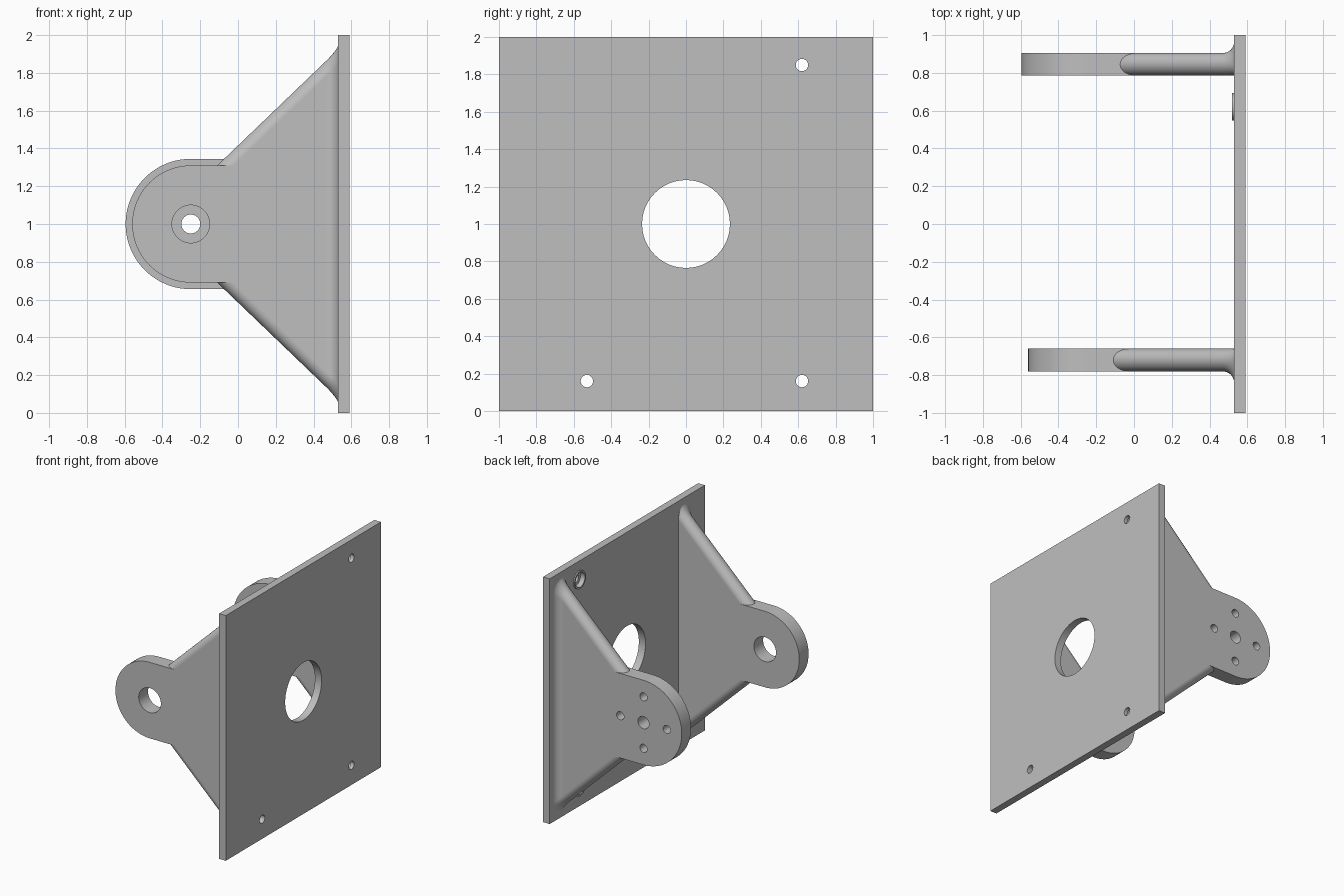
import bpy, bmesh, math
from mathutils import Matrix, Vector

if "Cube" in bpy.data.objects:
    bpy.data.objects.remove(bpy.data.objects["Cube"])

grey = bpy.data.materials.new("light_grey")
grey.use_nodes = True
grey.diffuse_color = (0.52, 0.52, 0.52, 1)
grey.node_tree.nodes["Principled BSDF"].inputs["Base Color"].default_value = grey.diffuse_color

PLATE_X, THICK, EDGE_R = 0.53, 0.06, 0.06
PIVOT_X, PIVOT_Z, SLOPE = -0.25, 1.0, 0.96


def make(name, bm):
    bmesh.ops.recalc_face_normals(bm, faces=bm.faces)
    mesh = bpy.data.meshes.new(name)
    bm.to_mesh(mesh)
    bm.free()
    obj = bpy.data.objects.new(name, mesh)
    bpy.context.collection.objects.link(obj)
    mesh.materials.append(grey)
    return obj


def cylinder(name, axis, centre, radius, depth):
    bm = bmesh.new()
    turn = Vector((0, 0, 1)).rotation_difference(Vector(axis)).to_matrix().to_4x4()
    bmesh.ops.create_cone(bm, cap_ends=True, segments=48, radius1=radius, radius2=radius,
                          depth=depth, matrix=Matrix.Translation(centre) @ turn)
    return make(name, bm)


def cut(obj, axis, centre, radius, depth):
    cutter = cylinder("cutter", axis, centre, radius, depth)
    cutter.hide_render = True
    mod = obj.modifiers.new("hole", "BOOLEAN")
    mod.operation, mod.solver, mod.object = "DIFFERENCE", "EXACT", cutter
    bpy.context.view_layer.objects.active = obj
    bpy.ops.object.modifier_apply(modifier=mod.name)
    bpy.data.objects.remove(cutter)


def smooth(obj):
    bpy.ops.object.select_all(action="DESELECT")
    obj.select_set(True)
    bpy.context.view_layer.objects.active = obj
    bpy.ops.object.shade_smooth_by_angle(angle=math.radians(30))
    obj.modifiers.new("flat_faces", "WEIGHTED_NORMAL").keep_sharp = True


def loft(bm, rings, closed):
    loops = [[bm.verts.new(p) for p in ring] for ring in rings]
    for a, b in zip(loops, loops[1:]):
        n = len(a)
        for i in range(n if closed else n - 1):
            j = (i + 1) % n
            bm.faces.new((a[i], a[j], b[j], b[i]))
    return loops


def slant(x):
    # half height of the web's sloping edge
    return 0.31 + SLOPE * (x + 0.11)


STRETCH = math.hypot(1, SLOPE)


def arm_outline(y, radius, inset):
    drop = inset * STRETCH
    corner = (radius + drop - 0.31) / SLOPE - 0.11
    pts = [(PLATE_X + 0.01, slant(PLATE_X + 0.01) - drop), (corner, radius)]
    for i in range(41):
        a = math.pi / 2 + math.pi * i / 40
        pts.append((PIVOT_X + radius * math.cos(a), radius * math.sin(a)))
    pts += [(x, -z) for x, z in reversed(pts[:2])]
    return [(x, y, PIVOT_Z + z) for x, z in pts]


def arm(name, y, radius):
    # round lug and tapering web, with half-round sloping edges
    bm = bmesh.new()
    rings = []
    for i in range(17):
        a = math.pi * i / 16
        rings.append(arm_outline(y - EDGE_R * math.cos(a), radius, EDGE_R * (1 - math.sin(a))))
    loops = loft(bm, rings, True)
    bm.faces.new(loops[0])
    bm.faces.new(loops[-1])
    return make(name, bm)


def root_fillet(name, y, side):
    # concave blend on the outer side, wrapping both ends of the web
    bm = bmesh.new()
    rings = []
    for i in range(11):
        a = math.pi / 2 * i / 10
        x = PLATE_X - 0.06 + 0.06 * math.sin(a)
        spread = 0.06 * (1 - math.cos(a))
        centre = slant(x) - EDGE_R * STRETCH
        half = []
        for k in range(17):
            b = math.pi * k / 16
            wide = EDGE_R + (spread if k > 8 else 0)
            half.append((-math.cos(b) * wide,
                         centre + math.sin(b) * (EDGE_R * STRETCH + 0.4 * spread)))
        ring = half + [(u, -z) for u, z in reversed(half)]
        rings.append([(x, y + side * u, PIVOT_Z + z) for u, z in ring])
    loops = loft(bm, rings, True)
    bm.faces.new(loops[0])
    bm.faces.new(loops[-1])
    smooth(make(name, bm))


# mounting plate
bm = bmesh.new()
bmesh.ops.create_cube(bm, size=1, matrix=Matrix.Translation((PLATE_X + THICK / 2, 0, 1))
                      @ Matrix.Diagonal((THICK, 2, 2, 1)))
plate = make("mounting_plate", bm)
X, Y = (1, 0, 0), (0, 1, 0)
cut(plate, X, (PLATE_X, 0, 1), 0.235, 0.4)
for y, z in ((0.62, 1.85), (0.62, 0.16), (-0.53, 0.16)):
    cut(plate, X, (PLATE_X, y, z), 0.033, 0.4)

# raised rims around the two screw holes beside the back arm
for label, z in (("upper", 1.85), ("lower", 0.16)):
    cut(plate, X, (PLATE_X, 0.62, z), 0.06, 0.06)
    rim = cylinder(label + "_screw_rim", X, (PLATE_X - 0.004, 0.62, z), 0.073, 0.012)
    cut(rim, X, (PLATE_X, 0.62, z), 0.06, 0.2)
    smooth(rim)
smooth(plate)

# front arm with one large bore
front = arm("front_arm", -0.72, 0.31)
cut(front, Y, (PIVOT_X, -0.72, PIVOT_Z), 0.10, 0.4)
smooth(front)
root_fillet("front_arm_fillet", -0.72, -1)

# back arm with a small bore and four bolt holes around it
back = arm("back_arm", 0.845, 0.345)
cut(back, Y, (PIVOT_X, 0.845, PIVOT_Z), 0.05, 0.4)
for dx, dz in ((0.21, 0), (-0.21, 0), (0, 0.21), (0, -0.21)):
    cut(back, Y, (PIVOT_X + dx, 0.845, PIVOT_Z + dz), 0.033, 0.4)
smooth(back)
root_fillet("back_arm_fillet", 0.845, 1)
